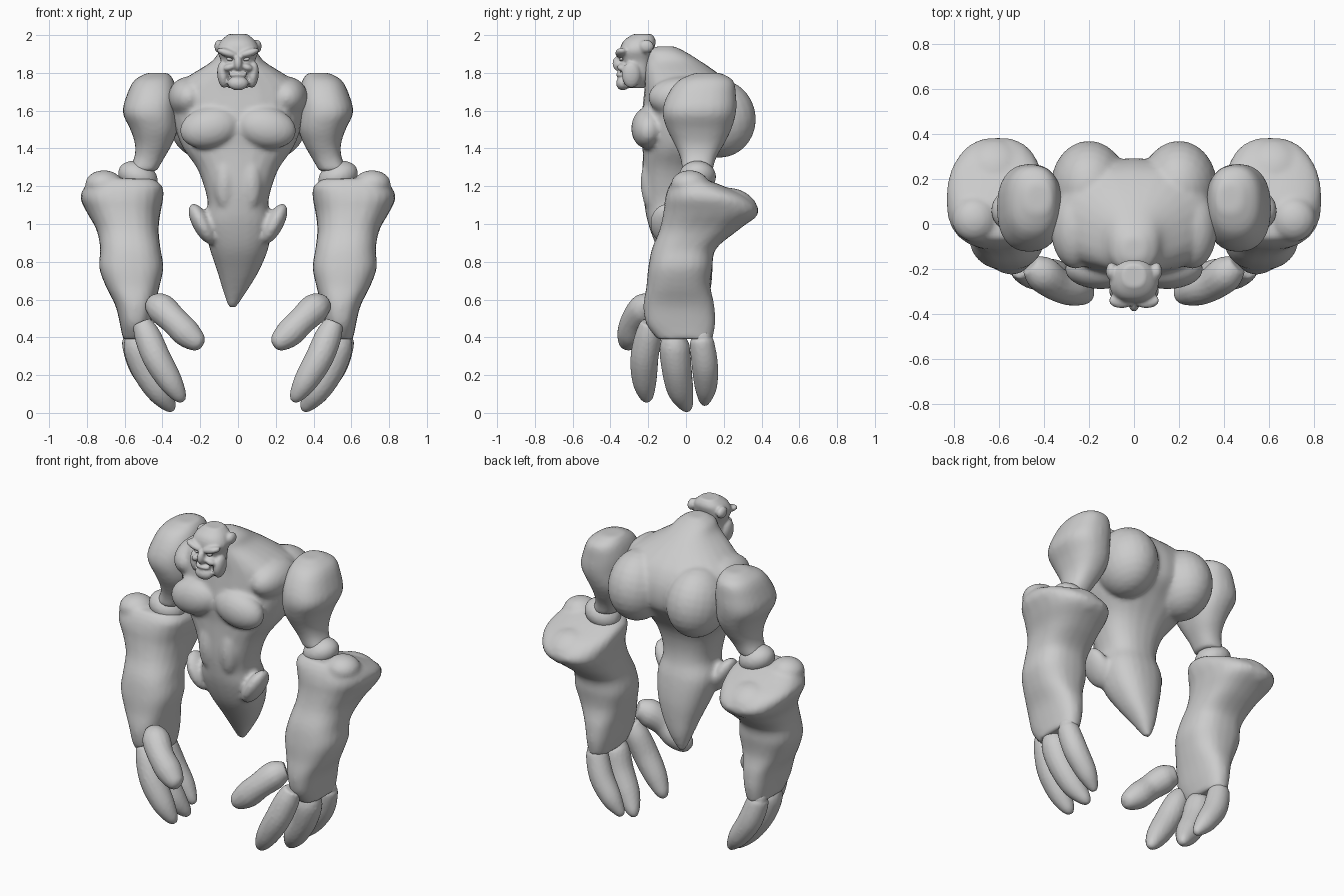
import bpy, bmesh, math
from mathutils import Vector, Matrix

cube = bpy.data.objects.get("Cube")
if cube:
    bpy.data.objects.remove(cube, do_unlink=True)

grey = bpy.data.materials.new("plain grey")
grey.use_nodes = True
grey.diffuse_color = (0.6, 0.6, 0.6, 1)
grey.node_tree.nodes["Principled BSDF"].inputs["Base Color"].default_value = (0.6, 0.6, 0.6, 1)


def spline(rows, steps):
    """Smoothly interpolate rows of numbers (Catmull-Rom)."""
    out = []
    last = len(rows) - 1
    for i in range(last):
        a, b, c, d = (rows[max(0, min(last, i + k))] for k in (-1, 0, 1, 2))
        for s in range(steps):
            t = s / steps
            out.append([q + t * ((r - p) + t * (2*p - 5*q + 4*r - s_ + t * (3*(q - r) + s_ - p))) / 2
                        for p, q, r, s_ in zip(a, b, c, d)])
    return out + [list(rows[-1])]


def skin(bm, rings):
    loops = [[bm.verts.new(p) for p in ring] for ring in rings]
    n = len(loops[0])
    for low, high in zip(loops, loops[1:]):
        for i in range(n):
            j = (i + 1) % n
            bm.faces.new((low[i], low[j], high[j], high[i]))
    bm.faces.new(loops[0][::-1])
    bm.faces.new(loops[-1])


def circle(power, n=24):
    for i in range(n):
        a = math.tau * i / n
        c, s = math.cos(a), math.sin(a)
        yield (math.copysign(abs(c) ** power, c), math.copysign(abs(s) ** power, s))


def body(bm, rows, power=0.85):
    """Level rings given as height, left, right, front, back."""
    skin(bm, [[((l + r) / 2 + c * (r - l) / 2, (f + b) / 2 + s * (b - f) / 2, z)
               for c, s in circle(power)] for z, l, r, f, b in spline(rows, 4)])


def limb(bm, rows, steps=5):
    """Round tube given as x, y, z, radius along a path."""
    pts = spline(rows, steps)
    rings = []
    for i, p in enumerate(pts):
        a, b = pts[max(i - 1, 0)], pts[min(i + 1, len(pts) - 1)]
        turn = (Vector(b[:3]) - Vector(a[:3])).to_track_quat('Z', 'Y')
        rings.append([Vector(p[:3]) + turn @ Vector((c, s, 0)) * p[3] for c, s in circle(1, 16)])
    skin(bm, rings)


def blob(bm, place, size, tilt=0, lean=0):
    m = (Matrix.Translation(place) @ Matrix.Rotation(tilt, 4, 'Y') @ Matrix.Rotation(lean, 4, 'X')
         @ Matrix.Diagonal((*size, 1)))
    bmesh.ops.create_uvsphere(bm, u_segments=24, v_segments=14, radius=1, matrix=m)


def pair(bm, place, size, tilt=0, lean=0):
    for side in (1, -1):
        blob(bm, (side * place[0], *place[1:]), size, side * tilt, lean)


def finish(name, bm, voxel=0.014, smooth=4, mirror=True):
    bmesh.ops.recalc_face_normals(bm, faces=bm.faces)
    mesh = bpy.data.meshes.new(name)
    bm.to_mesh(mesh)
    bm.free()
    mesh.materials.append(grey)
    ob = bpy.data.objects.new(name, mesh)
    bpy.context.collection.objects.link(ob)
    fuse = ob.modifiers.new("fuse", 'REMESH')
    fuse.mode, fuse.voxel_size, fuse.use_smooth_shade = 'VOXEL', voxel, True
    relax = ob.modifiers.new("relax", 'SMOOTH')
    relax.factor, relax.iterations = 0.5, smooth
    if mirror:
        ob.modifiers.new("mirror", 'MIRROR')
    for f in mesh.polygons:
        f.use_smooth = True


# Torso: tapering tail, waist, rib cage and neck, with muscles fused on
bm = bmesh.new()
body(bm, [(.56, -.05, -.01, .06, .1), (.65, -.08, .05, 0, .13), (.75, -.11, .11, -.07, .14),
          (.87, -.15, .16, -.15, .14), (1, -.18, .18, -.2, .12), (1.1, -.16, .16, -.22, .09),
          (1.2, -.18, .18, -.23, .09), (1.3, -.22, .22, -.23, .12), (1.4, -.29, .29, -.23, .19),
          (1.5, -.33, .33, -.24, .28), (1.62, -.35, .35, -.23, .29), (1.72, -.34, .34, -.22, .25),
          (1.79, -.25, .25, -.22, .18), (1.86, -.14, .14, -.22, .08), (1.91, -.1, .1, -.21, 0),
          (1.94, -.05, .05, -.16, -.06)])
pair(bm, (.15, -.2, 1.51), (.16, .09, .11), .2, -.1)        # chest
pair(bm, (.2, .17, 1.56), (.17, .2, .21), 0, .25)           # shoulder blades
pair(bm, (.26, -.02, 1.67), (.11, .18, .11), .4)            # collar
pair(bm, (.19, -.1, 1), (.05, .09, .12), .5)                # hip crests
pair(bm, (.07, -.18, 1.22), (.06, .06, .15))                # belly
finish("torso", bm, smooth=3)
bpy.data.objects["torso"].modifiers.remove(bpy.data.objects["torso"].modifiers["mirror"])

# Head: skull, brow, cheeks, nose and jaw
bm = bmesh.new()
body(bm, [(1.72, -.05, .05, -.33, -.22), (1.78, -.08, .08, -.32, -.19), (1.86, -.09, .09, -.34, -.18),
          (1.92, -.11, .11, -.35, -.17), (1.97, -.09, .09, -.33, -.16), (2.005, -.05, .05, -.28, -.18)])
pair(bm, (.055, -.34, 1.905), (.06, .035, .022), -.3)       # brow
pair(bm, (.08, -.29, 1.79), (.03, .05, .07), .1)            # cheeks
pair(bm, (.1, -.21, 1.94), (.025, .04, .035))               # crown corners
pair(bm, (.045, -.335, 1.83), (.035, .03, .02), .3)         # upper lip
blob(bm, (0, -.36, 1.85), (.022, .03, .04))                 # nose
blob(bm, (0, -.335, 1.745), (.055, .035, .038))             # chin
blob(bm, (0, -.345, 1.79), (.05, .025, .015))               # teeth
finish("head", bm, .008, 2, False)

# Eyes sunk under the brow
bm = bmesh.new()
blob(bm, (.045, -.342, 1.872), (.018, .012, .009), -.2)
finish("eye", bm, .004, 1)

# Upper arm: shoulder ball narrowing to the elbow
bm = bmesh.new()
body(bm, [(1.8, .37, .48, .05, .18), (1.76, .34, .55, -.04, .25), (1.68, .32, .59, -.1, .265),
          (1.59, .32, .61, -.125, .265), (1.5, .32, .57, -.1, .24), (1.42, .35, .545, -.06, .2),
          (1.35, .39, .55, -.03, .16), (1.28, .43, .58, -.02, .14)])
finish("upper_arm", bm)

# Elbow joint
bm = bmesh.new()
blob(bm, (.53, .06, 1.25), (.11, .1, .08), -.4)
finish("elbow", bm, .012)

# Forearm: flared gauntlet, pointed at the back, down to the palm
bm = bmesh.new()
body(bm, [(1.24, .45, .77, -.06, .1), (1.2, .4, .81, -.09, .2), (1.14, .395, .835, -.11, .33),
          (1.06, .41, .8, -.12, .385), (.97, .42, .75, -.14, .28), (.87, .41, .73, -.18, .16),
          (.77, .395, .735, -.2, .14), (.67, .415, .7, -.21, .13), (.57, .44, .65, -.225, .15),
          (.47, .46, .625, -.21, .155), (.39, .48, .61, -.15, .14)], .8)
blob(bm, (.71, .02, 1.21), (.1, .1, .075))                  # outer lip
blob(bm, (.62, .27, 1.1), (.13, .12, .08), 0, -.5)          # elbow point
finish("forearm", bm)

# Thumb and three fingers
digits = {
    "thumb": [(.46, -.18, .58, .05), (.41, -.22, .555, .08), (.34, -.27, .49, .075),
              (.27, -.29, .42, .075), (.21, -.31, .37, .05), (.19, -.315, .355, .02)],
    "front_finger": [(.51, -.19, .48, .05), (.48, -.2, .41, .07), (.43, -.22, .29, .075),
                     (.36, -.22, .17, .065), (.31, -.21, .09, .04), (.29, -.21, .06, .015)],
    "middle_finger": [(.54, -.05, .42, .05), (.53, -.06, .36, .08), (.49, -.05, .24, .08),
                      (.42, -.03, .12, .07), (.365, 0, .04, .04), (.345, .01, .01, .015)],
    "back_finger": [(.55, .08, .43, .05), (.55, .085, .37, .065), (.51, .1, .25, .07),
                    (.44, .105, .14, .06), (.39, .1, .07, .035), (.375, .1, .04, .015)],
}
for name, path in digits.items():
    bm = bmesh.new()
    limb(bm, path)
    finish(name, bm, .01, 2)
